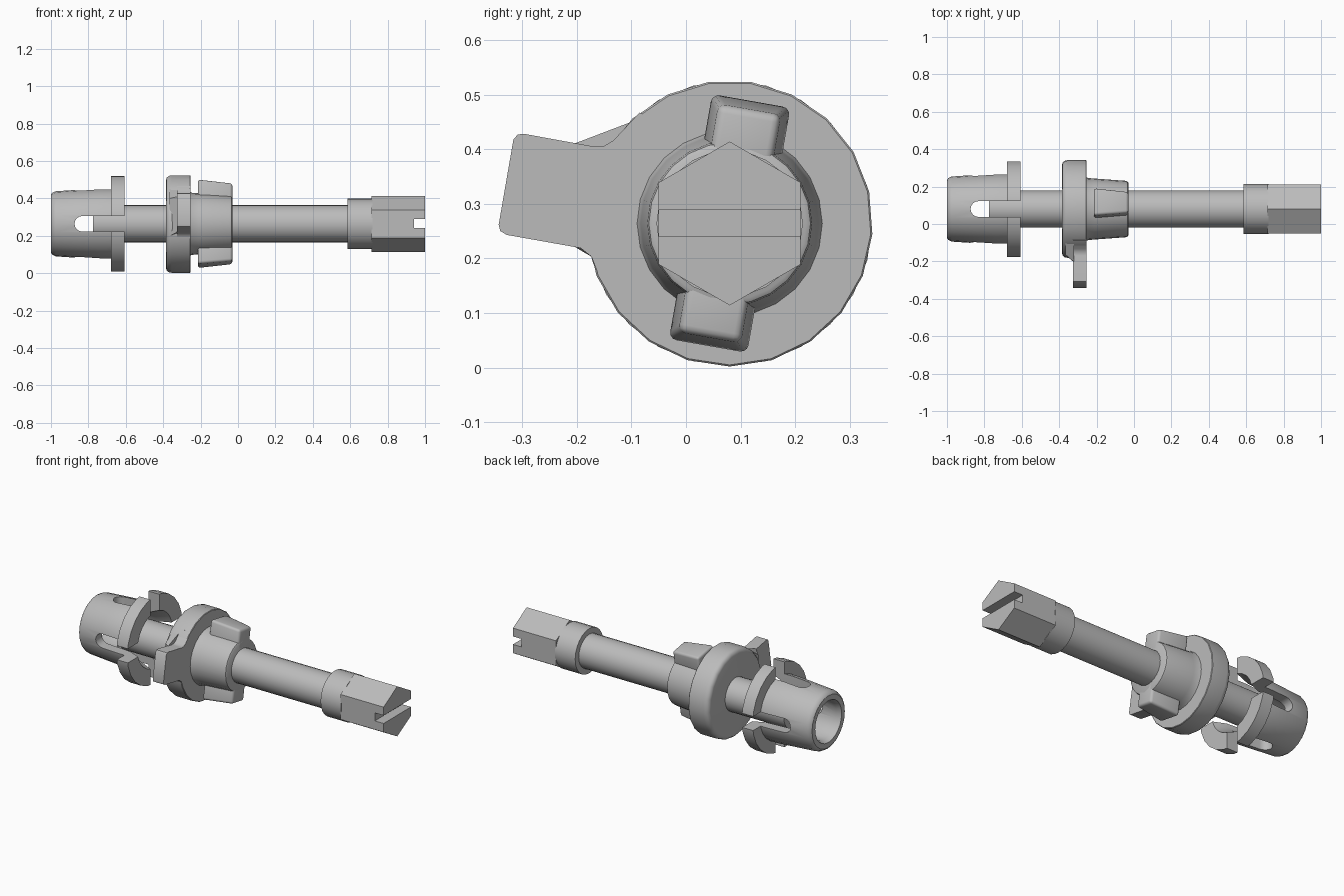
import bpy, bmesh, math
from mathutils import Vector

if "Cube" in bpy.data.objects:
    bpy.data.objects.remove(bpy.data.objects["Cube"])

CY, CZ = 0.08, 0.264          # the common axis runs along x

grey = bpy.data.materials.new("light grey")
grey.diffuse_color = (0.5, 0.5, 0.5, 1)
grey.use_nodes = True
grey.node_tree.nodes["Principled BSDF"].inputs["Base Color"].default_value = grey.diffuse_color


def make(name, bm):
    bmesh.ops.recalc_face_normals(bm, faces=bm.faces[:])
    me = bpy.data.meshes.new(name)
    bm.to_mesh(me)
    bm.free()
    ob = bpy.data.objects.new(name, me)
    bpy.context.collection.objects.link(ob)
    me.materials.append(grey)
    return ob


def activate(ob):
    bpy.ops.object.select_all(action='DESELECT')
    ob.select_set(True)
    bpy.context.view_layer.objects.active = ob


def smooth(ob, angle=35):
    activate(ob)
    bpy.ops.object.shade_smooth_by_angle(angle=math.radians(angle))


def apply(ob, mod):
    activate(ob)
    bpy.ops.object.modifier_apply(modifier=mod.name)


def lathe(name, profile, n=21, closed=False):
    """Turn (x, radius) points round the axis; open profiles get end caps."""
    bm = bmesh.new()
    rings = []
    for x, r in profile:
        rings.append([bm.verts.new((x, CY + r * math.sin(2 * math.pi * i / n),
                                    CZ - r * math.cos(2 * math.pi * i / n)))
                      for i in range(n)])
    pairs = list(zip(rings, rings[1:]))
    if closed:
        pairs.append((rings[-1], rings[0]))
    else:
        bm.faces.new(rings[0])
        bm.faces.new(rings[-1])
    for a, b in pairs:
        for i in range(n):
            j = (i + 1) % n
            bm.faces.new((a[i], a[j], b[j], b[i]))
    return make(name, bm)


def loft(name, x0, outline0, x1, outline1):
    """Solid between two (y, z) outlines."""
    bm = bmesh.new()
    a = [bm.verts.new((x0, y, z)) for y, z in outline0]
    b = [bm.verts.new((x1, y, z)) for y, z in outline1]
    bm.faces.new(a)
    bm.faces.new(b)
    for i in range(len(a)):
        j = (i + 1) % len(a)
        bm.faces.new((a[i], a[j], b[j], b[i]))
    return make(name, bm)


def bevel(ob, width, segments=3):
    m = ob.modifiers.new("Bevel", 'BEVEL')
    m.width, m.segments = width, segments
    m.limit_method = 'ANGLE'
    m.angle_limit = math.radians(40)
    apply(ob, m)


def cut(ob, cutter):
    m = ob.modifiers.new("Cut", 'BOOLEAN')
    m.operation, m.solver, m.object = 'DIFFERENCE', 'EXACT', cutter
    apply(ob, m)
    bpy.data.objects.remove(cutter)


# long shaft and end collar
smooth(lathe("shaft", [(-0.775, 0.1), (0.62, 0.1)], 24))
smooth(lathe("collar", [(0.585, 0.134), (0.72, 0.134)], 24))

# hexagonal drive end with a screwdriver slot
hexagon = [(CY + 0.15 * math.sin(i * math.pi / 3), CZ + 0.15 * math.cos(i * math.pi / 3))
           for i in range(6)]
drive = loft("hex_drive", 0.715, hexagon, 1.0, hexagon)
slot = [(-0.2, 0.241), (0.4, 0.241), (0.4, 0.289), (-0.2, 0.289)]
cut(drive, loft("slot_cutter", 0.942, slot, 1.1, slot))

# hollow clip head with split flange
head = lathe("clip_head", [(-1.0, 0.125), (-1.0, 0.155), (-0.993, 0.165), (-0.975, 0.174),
                           (-0.735, 0.19), (-0.68, 0.19), (-0.68, 0.261), (-0.607, 0.261),
                           (-0.607, 0.165), (-0.68, 0.135), (-0.97, 0.115)], 24, True)
# crossed round-ended slots, first along y then along z
R = 0.042
arc = [(-0.832 - R * math.sin(t * math.pi / 8), R * math.cos(t * math.pi / 8)) for t in range(9)]
keyhole = [(-0.5, R)] + arc + [(-0.5, -R)]
for along_y in (True, False):
    bm = bmesh.new()
    ends = []
    for s in (-0.5, 0.5):
        ends.append([bm.verts.new((x, CY + s, CZ + w) if along_y else (x, CY + w, CZ + s))
                     for x, w in keyhole])
        bm.faces.new(ends[-1])
    for i in range(len(keyhole)):
        j = (i + 1) % len(keyhole)
        bm.faces.new((ends[0][i], ends[0][j], ends[1][j], ends[1][i]))
    cut(head, make("slot_cutter", bm))
smooth(head)

# round washer with softened rear edge
smooth(lathe("washer", [(-0.385, 0.236), (-0.381, 0.25), (-0.37, 0.259), (-0.355, 0.262),
                        (-0.257, 0.262), (-0.254, 0.259)]))

# side lever, flared where it meets the washer
lever_outline = [(-0.308, 0.427), (-0.296, 0.428), (-0.17, 0.405), (-0.15, 0.406), (-0.133, 0.416),
                 (-0.085, 0.467), (0.05, 0.4), (0.05, 0.15), (-0.163, 0.178), (-0.173, 0.203),
                 (-0.193, 0.219), (-0.328, 0.243), (-0.34, 0.25), (-0.343, 0.262), (-0.316, 0.418)]
smooth(loft("lever", -0.325, lever_outline, -0.254, lever_outline))
# thickened root behind the lever
root0 = [(-0.165, 0.4), (-0.1, 0.45), (0.0, 0.4), (0.0, 0.17), (-0.168, 0.2)]
root1 = [(-0.205, 0.41), (-0.1, 0.45), (0.0, 0.4), (0.0, 0.17), (-0.205, 0.222)]
smooth(loft("lever_root", -0.365, root0, -0.32, root1))

# tapered boss in front of the washer
smooth(lathe("boss", [(-0.26, 0.172), (-0.245, 0.166), (-0.21, 0.163), (-0.045, 0.151),
                      (-0.035, 0.148), (-0.03, 0.14)], 24))


# two tilted locking wings
def wing_outline(half, out, tilt):
    c, s = math.cos(tilt), math.sin(tilt)
    corners = [(-half, 0.09), (-half, out), (half, out), (half, 0.09)]
    return [(CY + u * c + v * s, CZ - u * s + v * c) for u, v in corners]


for name, tilt in (("upper_wing", math.radians(10)), ("lower_wing", math.radians(190))):
    wing = loft(name, -0.215, wing_outline(0.074, 0.229, tilt),
                -0.03, wing_outline(0.057, 0.211, tilt))
    bevel(wing, 0.014)
    smooth(wing, 40)
